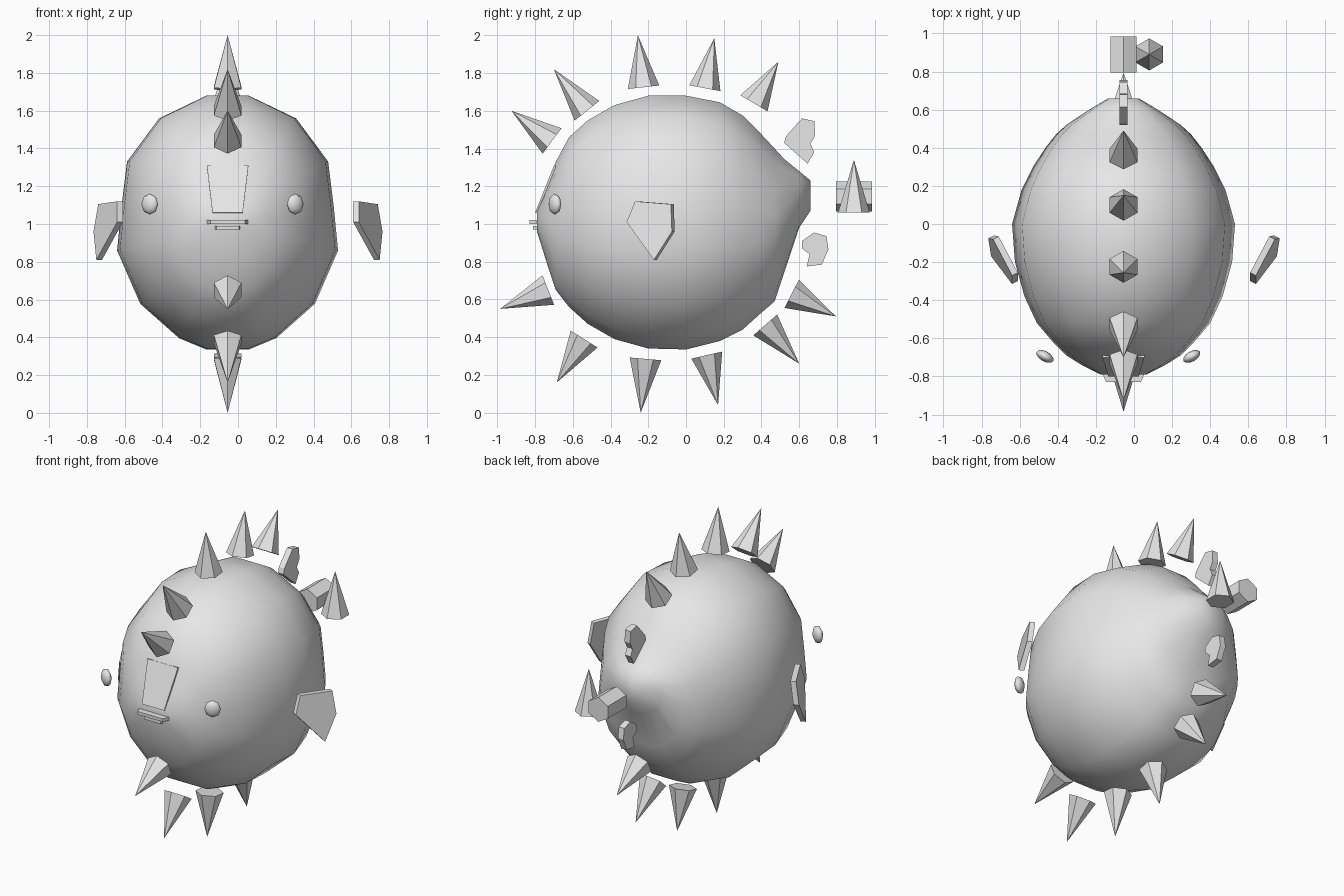
import bpy, bmesh, math
from mathutils import Vector, Matrix

cube = bpy.data.objects.get("Cube")
if cube:
    bpy.data.objects.remove(cube, do_unlink=True)

CX = -0.055  # centre line of the body, spikes and tail

grey = bpy.data.materials.new("pale_grey")
grey.use_nodes = True
grey.diffuse_color = (0.8, 0.8, 0.8, 1)
grey.node_tree.nodes["Principled BSDF"].inputs["Base Color"].default_value = (0.8, 0.8, 0.8, 1)


def finish(name, bm, smooth=None):
    bmesh.ops.recalc_face_normals(bm, faces=bm.faces[:])
    mesh = bpy.data.meshes.new(name)
    bm.to_mesh(mesh)
    bm.free()
    mesh.materials.append(grey)
    if smooth:
        for p in mesh.polygons:
            p.use_smooth = True
        mesh.set_sharp_from_angle(angle=math.radians(smooth))
    ob = bpy.data.objects.new(name, mesh)
    bpy.context.collection.objects.link(ob)
    return ob


def loft(name, rings, smooth=None):
    """Skin a list of equal rings and cap both ends."""
    bm = bmesh.new()
    loops = [[bm.verts.new(p) for p in ring] for ring in rings]
    n = len(loops[0])
    for a, b in zip(loops, loops[1:]):
        for i in range(n):
            j = (i + 1) % n
            bm.faces.new((a[i], a[j], b[j], b[i]))
    bm.faces.new(loops[0])
    bm.faces.new(loops[-1])
    return finish(name, bm, smooth)


def slab(name, pts, offset):
    """Flat outline thickened by an offset."""
    pts = [Vector(p) for p in pts]
    return loft(name, [pts, [p + Vector(offset) for p in pts]])


def hexagon(centre, axis, r):
    side = Vector((1, 0, 0))
    up = side.cross(axis).normalized()
    return [centre + r * (math.cos(a) * up + math.sin(a) * side)
            for a in (math.radians(60 * k) for k in range(6))]


def spike(name, base, tip, r=0.084):
    base, tip = Vector(base), Vector(tip)
    bm = bmesh.new()
    ring = [bm.verts.new(p) for p in hexagon(base, tip - base, r)]
    top = bm.verts.new(tip)
    bm.faces.new(ring)
    for i in range(6):
        bm.faces.new((ring[i], ring[(i + 1) % 6], top))
    return finish(name, bm)


# Body: one faceted cross-section scaled along y (y, bottom, top, half width)
half = [(0.19, 1), (0.62, 0.82), (0.91, 0.48), (0.96, 0.13), (1, -0.22),
        (0.79, -0.64), (0.44, -0.91), (0.19, -1)]
section = half + [(-u, v) for u, v in reversed(half)]
stations = [(-0.79, 0.96, 1.08, 0.12), (-0.74, 0.80, 1.20, 0.22), (-0.69, 0.65, 1.33, 0.30),
            (-0.62, 0.56, 1.46, 0.37), (-0.52, 0.47, 1.55, 0.455), (-0.38, 0.39, 1.63, 0.52),
            (-0.20, 0.34, 1.68, 0.57), (0, 0.335, 1.68, 0.585), (0.18, 0.38, 1.645, 0.535),
            (0.30, 0.44, 1.575, 0.475), (0.40, 0.53, 1.475, 0.41), (0.47, 0.59, 1.40, 0.355),
            (0.52, 0.74, 1.345, 0.30), (0.60, 0.98, 1.28, 0.18), (0.66, 1.07, 1.23, 0.08)]
loft("body", [[(CX + w * u, y, (lo + hi) / 2 + v * (hi - lo) / 2) for u, v in section]
              for y, lo, hi, w in stations], smooth=60)

# Snout plate and lips
slab("snout", [(CX - 0.11, -0.70, 1.31), (CX + 0.11, -0.70, 1.31),
               (CX + 0.08, -0.80, 1.06), (CX - 0.08, -0.80, 1.06)], (0, 0.04, -0.01))
for name, z, w, front in (("upper_lip", 1.00, 0.13, -0.83), ("lower_lip", 0.97, 0.085, -0.81)):
    slab(name, [(CX - w, -0.74, z), (CX - 0.7 * w, front, z),
                (CX + 0.7 * w, front, z), (CX + w, -0.74, z)], (0, 0, 0.02))

# Eyes: flattened spheres turned outwards
for name, x, s in (("left_eye", 0.303, 1), ("right_eye", -0.467, -1)):
    bm = bmesh.new()
    bmesh.ops.create_uvsphere(bm, u_segments=8, v_segments=6, radius=1)
    turn = Vector((s * 0.5, -0.87, 0)).to_track_quat('Z', 'Y').to_matrix().to_4x4()
    bmesh.ops.transform(bm, verts=bm.verts[:], matrix=Matrix.Translation((x, -0.695, 1.105))
                        @ turn @ Matrix.Diagonal((0.05, 0.056, 0.027, 1)))
    finish(name, bm, smooth=60)

# Side fins, mirrored
fin = [(0.61, -0.255, 1.12), (0.71, -0.065, 1.105), (0.735, -0.06, 0.96),
       (0.72, -0.155, 0.81), (0.61, -0.30, 1.01)]
for name, s in (("left_fin", 1), ("right_fin", -1)):
    slab(name, [(s * x, y, z) for x, y, z in fin], (s * 0.03, -0.015, 0))

# Small notched fins above and below the tail
upper = [(0.615, 1.56), (0.68, 1.545), (0.685, 1.47), (0.66, 1.425),
         (0.68, 1.38), (0.645, 1.32), (0.52, 1.43), (0.53, 1.465)]
lower = [(0.615, 0.91), (0.68, 0.955), (0.745, 0.935), (0.755, 0.865),
         (0.72, 0.785), (0.64, 0.775), (0.655, 0.84), (0.615, 0.87)]
for name, outline in (("upper_tail_fin", upper), ("lower_tail_fin", lower)):
    slab(name, [(CX - 0.02, y, z) for y, z in outline], (0.04, 0, 0))

# Spikes around the centre line (base y, base z, tip y, tip z)
spikes = [(-0.71, 1.44, -0.925, 1.60), (-0.525, 1.60, -0.70, 1.82), (-0.225, 1.725, -0.255, 2.0),
          (0.10, 1.72, 0.15, 1.985), (0.36, 1.64, 0.49, 1.86), (-0.73, 0.65, -0.985, 0.55),
          (-0.54, 0.39, -0.685, 0.16), (-0.215, 0.285, -0.24, 0.0), (0.11, 0.305, 0.17, 0.04),
          (0.42, 0.465, 0.60, 0.26), (0.56, 0.63, 0.795, 0.51)]
for k, (by, bz, ty, tz) in enumerate(spikes):
    spike(f"spike_{k + 1}", (CX, by, bz), (CX, ty, tz))

# Tail block with an upright spike beside it
back = Vector((0, 1, 0))
loft("tail_block", [hexagon(Vector((CX, y, 1.145)), back, 0.08) for y in (0.795, 0.985)])
spike("tail_spike", (0.08, 0.89, 1.06), (0.08, 0.89, 1.34))
